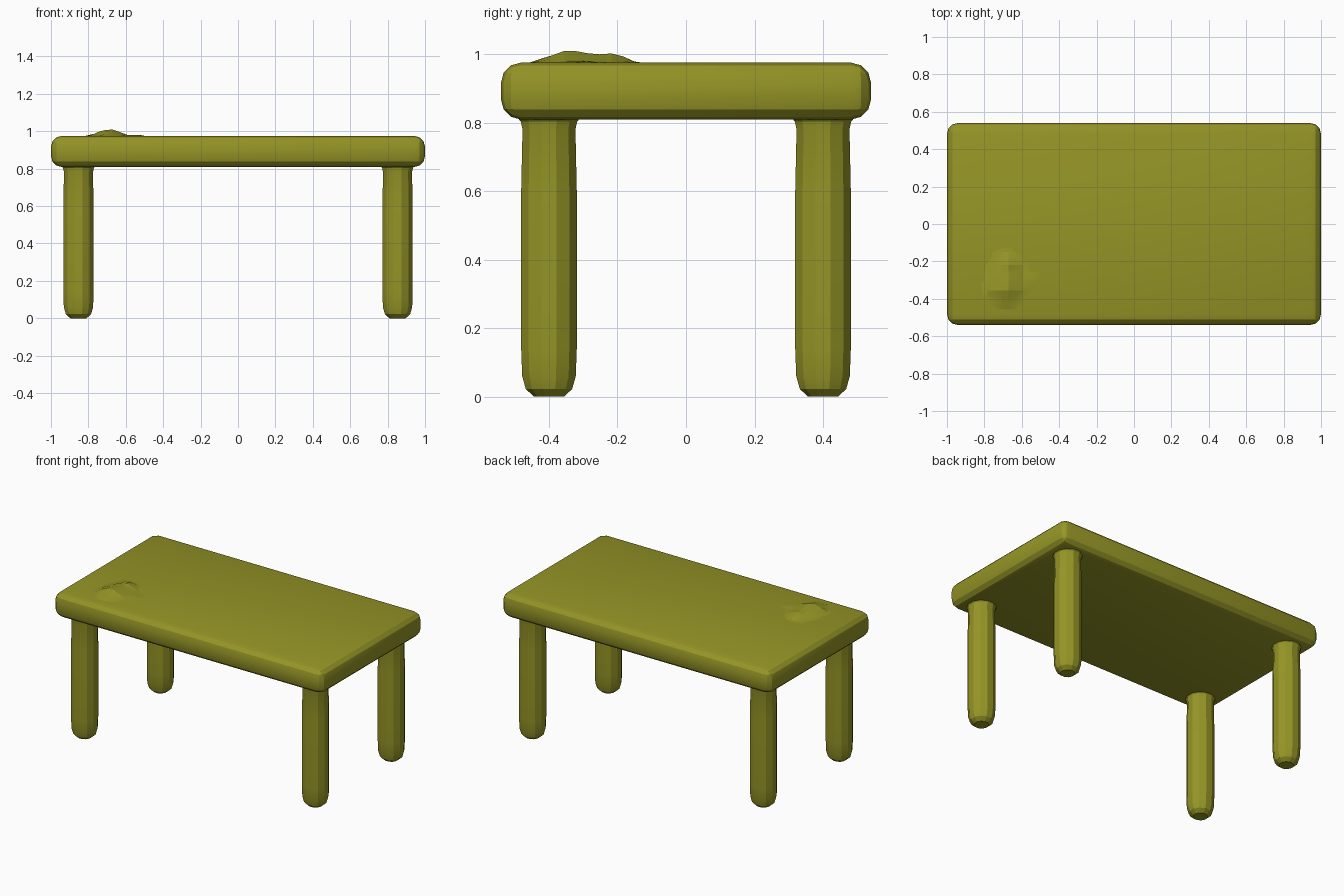
import bpy, bmesh, math, random
from mathutils import Vector

random.seed(4)
cube = bpy.data.objects.get("Cube")
if cube:
    bpy.data.objects.remove(cube, do_unlink=True)

olive = bpy.data.materials.new("olive")
olive.use_nodes = True
colour = (0.30, 0.30, 0.02, 1)
olive.diffuse_color = colour
olive.node_tree.nodes["Principled BSDF"].inputs["Base Color"].default_value = colour


def make_object(name, bm, smooth_angle):
    bmesh.ops.recalc_face_normals(bm, faces=bm.faces)
    mesh = bpy.data.meshes.new(name)
    bm.to_mesh(mesh)
    bm.free()
    mesh.materials.append(olive)
    obj = bpy.data.objects.new(name, mesh)
    bpy.context.collection.objects.link(obj)
    bpy.ops.object.select_all(action='DESELECT')
    obj.select_set(True)
    bpy.context.view_layer.objects.active = obj
    bpy.ops.object.shade_smooth_by_angle(angle=math.radians(smooth_angle))
    return obj


# Thick tabletop with rounded edges
bm = bmesh.new()
bmesh.ops.create_cube(bm, size=1)
for v in bm.verts:
    v.co = Vector((v.co.x * 2, v.co.y * 1.08, 0.892 + v.co.z * 0.166))
bmesh.ops.bevel(bm, geom=bm.edges[:], offset=0.058, segments=3,
                profile=0.5, affect='EDGES')
make_object("tabletop", bm, 15)

# Round legs: rounded foot, straight shaft, slight waist and flared collar
LEG_PROFILE = [(0.045, 0), (0.07, 0.022), (0.081, 0.06), (0.084, 0.14),
               (0.084, 0.6), (0.08, 0.78), (0.085, 0.803), (0.105, 0.825)]
SIDES = 12


def make_leg(name, x, y):
    bm = bmesh.new()
    rings = []
    for radius, z in LEG_PROFILE:
        ring = []
        for i in range(SIDES):
            a = math.tau * (i + 0.5) / SIDES
            ring.append(bm.verts.new((x + radius * math.cos(a),
                                      y + radius * math.sin(a), z)))
        rings.append(ring)
    for low, high in zip(rings, rings[1:]):
        for i in range(SIDES):
            j = (i + 1) % SIDES
            bm.faces.new((low[i], low[j], high[j], high[i]))
    bm.faces.new(rings[0])
    bm.faces.new(rings[-1])
    make_object(name, bm, 15)


for side, sx in (("left", 1), ("right", -1)):
    for end, sy in (("front", -1), ("back", 1)):
        make_leg(f"{end}_{side}_leg", sx * 0.853, sy * 0.4)

# Small uneven lump on the top, near the front right corner
TOP = 0.975


def bump(x, y, cx, cy, wx, wy):
    return math.exp(-((x - cx) / wx) ** 2 - ((y - cy) / wy) ** 2)


bm = bmesh.new()
bmesh.ops.create_grid(bm, x_segments=10, y_segments=11, size=1)
for v in bm.verts:
    x = -0.67 + v.co.x * 0.19
    y = -0.27 + v.co.y * 0.19
    h = (0.038 * bump(x, y, -0.69, -0.34, 0.08, 0.08)
         + 0.024 * bump(x, y, -0.68, -0.22, 0.07, 0.07)
         + 0.009 * bump(x, y, -0.54, -0.3, 0.035, 0.06))
    h += random.uniform(-0.004, 0.004) * min(1, h / 0.01)
    v.co = Vector((x, y, TOP - 0.004 + h))
make_object("tabletop_lump", bm, 10)
